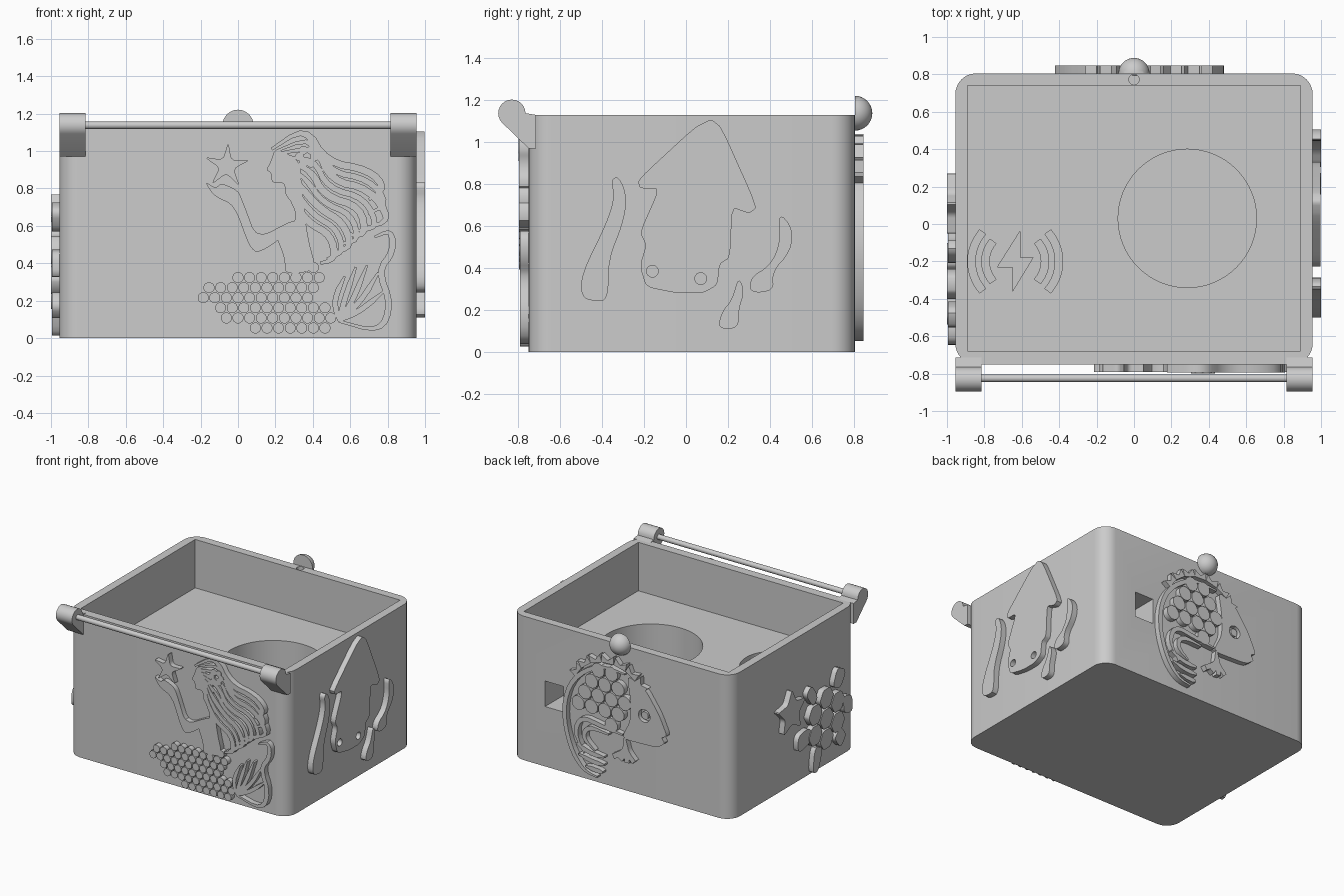
import bpy
import bmesh
import math
from mathutils import Matrix, Vector

if "Cube" in bpy.data.objects:
    bpy.data.objects.remove(bpy.data.objects["Cube"])

grey = bpy.data.materials.new("light_grey")
grey.use_nodes = True
grey.diffuse_color = (0.6, 0.6, 0.6, 1)
grey.node_tree.nodes["Principled BSDF"].inputs["Base Color"].default_value = grey.diffuse_color

HALF, FRONT, BACK, TOP, FLOOR = 0.955, -0.75, 0.805, 1.13, 0.75


# ---- helpers -------------------------------------------------------------
def finish(bm, name):
    bmesh.ops.recalc_face_normals(bm, faces=bm.faces)
    mesh = bpy.data.meshes.new(name)
    bm.to_mesh(mesh)
    bm.free()
    mesh.materials.append(grey)
    obj = bpy.data.objects.new(name, mesh)
    bpy.context.collection.objects.link(obj)
    return obj


def smooth(obj):
    bpy.ops.object.select_all(action="DESELECT")
    obj.select_set(True)
    bpy.context.view_layer.objects.active = obj
    bpy.ops.object.shade_smooth_by_angle(angle=math.radians(35))


def prisms(name, outlines, place, low, high):
    """Extrude flat outlines; place(u, v, depth) maps them into space."""
    bm = bmesh.new()
    for outline in outlines:
        rings = [[bm.verts.new(place(u, v, d)) for u, v in outline] for d in (low, high)]
        for ring in rings:
            bm.faces.new(ring)
        for i in range(len(outline)):
            a, b = rings
            bm.faces.new((a[i - 1], a[i], b[i], b[i - 1]))
    return finish(bm, name)


def cut(target, cutter):
    mod = target.modifiers.new("cut", "BOOLEAN")
    mod.operation, mod.solver, mod.object = "DIFFERENCE", "EXACT", cutter
    graph = bpy.context.evaluated_depsgraph_get()
    target.data = bpy.data.meshes.new_from_object(target.evaluated_get(graph))
    target.modifiers.clear()
    bpy.data.objects.remove(cutter)


def hundredths(points):
    return [Vector(p) / 100 for p in points]


def soften(points, closed=True, ratio=0.25, rounds=2):
    """Round the corners of an outline or path by corner cutting."""
    for _ in range(rounds):
        pairs = list(zip(points, points[1:] + points[:1] if closed else points[1:]))
        new = [q for a, b in pairs for q in (a.lerp(b, ratio), b.lerp(a, ratio))]
        points = new if closed else [points[0]] + new[1:-1] + [points[-1]]
    return points


def blob(points, ratio=0.25):
    return soften(hundredths(points), ratio=ratio)


def stroke(path, width, start=0.4, end=0.4):
    """A softened path widened to a ribbon, thinner at its ends."""
    path = soften(path, closed=False)
    left, right = [], []
    for i, p in enumerate(path):
        t = i / (len(path) - 1)
        along = path[min(i + 1, len(path) - 1)] - path[max(i - 1, 0)]
        side = Vector((-along.y, along.x)).normalized()
        taper = min(1, start + 3 * t, end + 3 * (1 - t))
        left.append(p + side * width * taper / 2)
        right.append(p - side * width * taper / 2)
    return left + right[::-1]


def ring(u, v, radius, count=24, turn=0.0, inner=1.0):
    """Regular polygon, or a star when inner is under one."""
    out = []
    for i in range(count):
        r = radius * (inner if i % 2 else 1)
        a = turn + math.tau * i / count
        out.append(Vector((u + r * math.cos(a), v + r * math.sin(a))))
    return out


def inside(p, poly):
    hit = False
    for a, b in zip(poly, poly[1:] + poly[:1]):
        if (a.y > p.y) != (b.y > p.y) and p.x < a.x + (b.x - a.x) * (p.y - a.y) / (b.y - a.y):
            hit = not hit
    return hit


def scales(poly, step, size, turn=0.0):
    """Staggered rounded scales filling an outline."""
    cells = []
    for row in range(-20, 40):
        for col in range(-30, 40):
            c = Vector(((col + row % 2 / 2) * step, row * step * 0.87))
            if inside(c, poly):
                cells.append(soften(ring(c.x, c.y, size, 6, turn + math.pi / 6), rounds=1))
    return cells


def on_front(u, v, d): return (u, FRONT - d, v)
def on_right(u, v, d): return (HALF + d, u, v)
def on_left(u, v, d): return (-HALF - d, u, v)
def on_back(u, v, d): return (-u, BACK + d, v)
def flat(u, v, d): return (u, v, d)


def relief(name, outlines, place, height=0.042):
    obj = prisms(name, outlines, place, -0.01, height)
    smooth(obj)
    return obj


# ---- box with tray, round well, cable port and magnet hole ----------------
def rect(x0, x1, y0, y1, r=0.0):
    corners = [(x1, y1, 1, 1), (x0, y1, -1, 1), (x0, y0, -1, -1), (x1, y0, 1, -1)]
    out = []
    for k, (x, y, sx, sy) in enumerate(corners):
        for i in range(9 if r else 1):
            a = (k + i / 8) * math.pi / 2
            out.append(Vector((x - sx * r + r * math.cos(a), y - sy * r + r * math.sin(a))))
    return out


box = prisms("box", [rect(-HALF, HALF, FRONT, BACK, 0.11)], flat, 0, TOP)
cut(box, prisms("tray_cutter", [rect(-0.89, 0.89, -0.68, 0.74)], flat, FLOOR, 2))
cut(box, prisms("well_cutter", [ring(0.285, 0.03, 0.37, 64)], flat, 0.2, 0.9))
cut(box, prisms("port_cutter", [rect(0.5, 0.66, 0.2, 1)], flat, 0.47, 0.67))
cut(box, prisms("magnet_cutter", [ring(0, 0.772, 0.028)], flat, 1, 2))

# charging symbol sunk into the tray floor
bolt = hundredths([(-61, -4), (-73, -23), (-65, -23), (-65, -36), (-54, -18), (-61, -18)])
symbol = [bolt]
for side in (0, math.pi):
    for radius in (0.16, 0.235):
        angles = [side + math.radians(a) for a in range(-42, 43, 12)]
        path = [Vector((-0.635 + radius * math.cos(a), -0.2 + radius * math.sin(a))) for a in angles]
        symbol.append(stroke(path, 0.04, 1, 1))
cut(box, prisms("symbol_cutter", symbol, flat, FLOOR - 0.04, FLOOR + 0.05))
smooth(box)

# ---- hinge brackets, rod and knob -----------------------------------------
hook = [Vector((-0.83 + 0.065 * math.cos(a), 1.138 + 0.065 * math.sin(a)))
        for a in [math.radians(d) for d in range(0, 226, 15)]]
hook += hundredths([(-75, 97), (-71.5, 97), (-71.5, 113)])
for side, label in ((1, "left"), (-1, "right")):
    smooth(prisms(label + "_hinge_bracket", [hook],
                  lambda u, v, d: (side * d, u, v), 0.815, HALF))
smooth(prisms("hinge_rod", [ring(-0.825, 1.138, 0.02)], lambda u, v, d: (d, u, v), -0.85, 0.85))

bm = bmesh.new()
bmesh.ops.create_uvsphere(bm, u_segments=32, v_segments=16, radius=0.083)
bmesh.ops.bisect_plane(bm, geom=bm.verts[:] + bm.edges[:] + bm.faces[:], plane_co=(0, 0, 0),
                       plane_no=(0, 0, 1), clear_inner=True)
bmesh.ops.holes_fill(bm, edges=[e for e in bm.edges if e.is_boundary], sides=0)
bm.transform(Matrix.Translation((0, BACK, 1.138)) @ Matrix.Rotation(-math.pi / 2, 4, "X"))
smooth(finish(bm, "latch_knob"))

# ---- front: mermaid --------------------------------------------------------
torso = blob([(20, 102), (17, 93), (15, 90), (18, 88), (18, 83), (25, 83), (25, 77), (30, 71),
              (31, 62), (20, 55), (25, 43), (25, 34), (42, 36), (37, 55), (34, 82), (33, 95)], 0.2)
arm = blob([(-18, 84), (-12, 80), (-9, 83), (0, 79), (3, 72), (10, 53), (31, 64), (31, 59),
            (11, 45), (6, 49), (-2, 71), (-13, 76)], 0.2)
relief("mermaid_body", [torso], on_front)
relief("mermaid_arm", [arm], on_front, 0.04)
relief("mermaid_starfish", [soften(ring(-0.06, 0.92, 0.13, 10, 0.25, 0.3), ratio=0.15)], on_front)

locks = [hundredths(row) for row in (
    [(18, 101), (36, 113), (47, 94), (70, 90), (79, 80), (70, 74)],
    [(23, 99), (42, 102), (50, 84), (70, 80), (82, 63), (69, 59)],
    [(25, 95), (39, 90), (46, 76), (66, 70), (68, 54), (57, 56)],
    [(28, 90), (34, 80), (44, 69), (56, 62), (61, 49), (51, 45)],
    [(27, 86), (29, 74), (37, 62), (50, 55), (52, 42), (44, 40)])]
hair = [stroke(lock, 0.04) for lock in locks]
for a, b in zip(locks, locks[1:]):
    hair.append(stroke([p.lerp(q, 0.5) for p, q in zip(a, b)], 0.032))
relief("mermaid_hair", hair, on_front, 0.045)
flower = [ring(0.37 + 0.04 * math.cos(a), 0.97 + 0.04 * math.sin(a), 0.024, 12)
          for a in [math.tau * i / 6 for i in range(6)]]
relief("hair_flower", flower, on_front, 0.049)

tail = hundredths([(-19, 22), (-15, 28), (0, 33), (20, 34), (46, 39), (47, 28), (42, 20),
                   (52, 12), (54, 6), (35, 3), (10, 5), (-10, 9)])
relief("mermaid_tail_scales", scales(tail, 0.062, 0.033), on_front)
root = (54, 9)
fin = [stroke(hundredths([root, mid, tip]), 0.03) for mid, tip in (
    ((51, 20), (57, 33)), ((57, 21), (63, 38)), ((61, 19), (69, 39)),
    ((66, 20), (75, 35)), ((66, 15), (78, 25)))]
fin.append(stroke(hundredths([root, (76, 3), (82, 18), (75, 36), (83, 46), (82, 58), (73, 54)]), 0.035))
relief("mermaid_tail_fin", fin, on_front)

# ---- right side: squid -----------------------------------------------------
squid = relief("squid_body", [blob(
    [(12, 111), (17, 107), (34, 69), (30, 66), (22, 69), (21, 45), (16, 42), (15, 32), (8, 28),
     (-4, 28), (-19, 31), (-22, 41), (-19, 51), (-22, 57), (-14, 75), (-14, 78), (-22, 78),
     (-23, 82), (4, 107)], 0.15)], on_right)
cut(squid, prisms("eye_cutter", [ring(-0.16, 0.385, 0.028), ring(0.07, 0.35, 0.028)],
                  on_right, 0.002, 0.1))
smooth(squid)
relief("squid_arms", [blob(p) for p in (
    [(-36, 82), (-32, 84), (-28, 74), (-30, 61), (-37, 44), (-37, 25), (-43, 24), (-50, 26),
     (-50, 37), (-38, 61), (-34, 74)],
    [(44, 67), (51, 59), (50, 48), (41, 38), (42, 29), (30, 28), (31, 36), (40, 41), (45, 52)],
    [(25, 36), (28, 29), (25, 20), (25, 11), (15, 11), (17, 19), (22, 25)])], on_right, 0.045)

# ---- back: fish ------------------------------------------------------------
head = relief("fish_head", [blob(
    [(8, 93), (24, 86), (36, 69), (43, 54), (38, 52), (41, 48), (34, 43), (3, 42), (11, 58), (11, 75)],
    0.15)], on_back)
cut(head, prisms("eye_cutter", [ring(0.23, 0.65, 0.05)], on_back, 0.005, 0.1))
smooth(head)
relief("fish_eye", [ring(0.23, 0.65, 0.03)], on_back, 0.035)
flank = hundredths([(4, 92), (-18, 90), (-34, 74), (-36, 55), (-18, 52), (0, 46), (8, 60)])
relief("fish_scales", scales(flank, 0.115, 0.062), on_back)
ribbons = [[(6, 93), (-16, 95), (-40, 78), (-48, 52), (-42, 24), (-30, 8), (-18, 6)],
           [(4, 45), (-14, 47), (-32, 50), (-38, 36), (-29, 22)],
           [(-8, 42), (-26, 44), (-31, 34), (-20, 26)],
           [(-36, 28), (-24, 23), (-12, 23)], [(-34, 20), (-22, 17), (-12, 17)],
           [(-28, 12), (-18, 11), (-13, 11)]]
relief("fish_back_and_tail", [stroke(hundredths(r), 0.035) for r in ribbons], on_back)
fins = [stroke(hundredths([(6, 43), (7, 33), tip]), 0.04, 0.4, 1)
        for tip in ((-4, 26), (2, 25), (8, 24), (14, 26))]
arch = [Vector((-0.07 + 0.33 * math.cos(a), 0.68 + 0.3 * math.sin(a)))
        for a in [math.radians(d) for d in range(30, 157, 18)]]
for a, b in zip(arch, arch[1:]):
    out = Vector((b.y - a.y, a.x - b.x)).normalized() * 0.06
    fins.append([a, b, b + out, (a + b) / 2 + out * 0.4, a + out])
relief("fish_fins", fins, on_back)

# ---- left side: turtle and starfish -----------------------------------------
cy, cz = -0.32, 0.39
shell = [soften(ring(cy, cz, 0.085, 6), ratio=0.12, rounds=1)]
for i in range(6):
    a = math.tau * (i + 0.5) / 6
    shell.append(soften(ring(cy + 0.16 * math.cos(a), cz + 0.16 * math.sin(a), 0.085, 6),
                        ratio=0.12, rounds=1))
relief("turtle_shell", shell, on_left, 0.045)
limbs = [[(-40, 60), (-46, 74), (-57, 68), (-50, 56)], [(-22, 60), (-14, 72), (-7, 66), (-16, 54)],
         [(-53, 48), (-64, 46), (-65, 32), (-54, 34)], [(-12, 40), (3, 38), (3, 24), (-14, 28)],
         [(-28, 18), (-18, 22), (-15, 2), (-22, 1)], [(-42, 19), (-50, 9), (-57, 17), (-50, 26)]]
relief("turtle_limbs", [blob(limb, 0.2) for limb in limbs], on_left, 0.04)
relief("starfish", [soften(ring(0.11, 0.6, 0.18, 10, math.pi / 2, 0.5), ratio=0.12)], on_left, 0.045)
